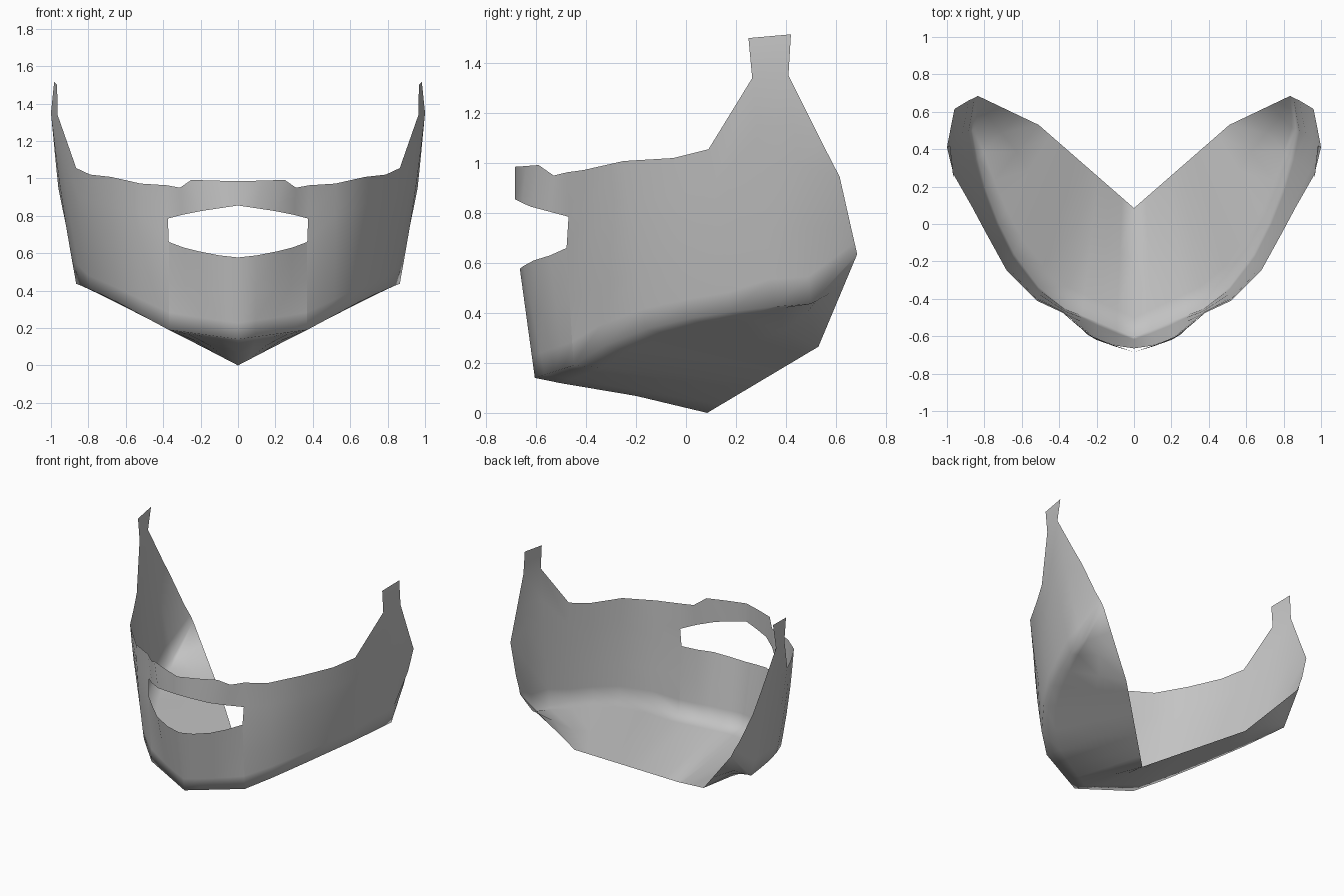
import bpy, bmesh, math
from mathutils import Vector as V

if "Cube" in bpy.data.objects:
    bpy.data.objects.remove(bpy.data.objects["Cube"])

grey = bpy.data.materials.new("plain_grey")
grey.use_nodes = True
colour = (0.55, 0.55, 0.55, 1)
grey.diffuse_color = colour
grey.node_tree.nodes["Principled BSDF"].inputs["Base Color"].default_value = colour

bm = bmesh.new()


def ruled(start, end, fractions):
    """Columns of points running from one edge to the other."""
    return [[V(a).lerp(V(b), t) for t in fractions] for a, b in zip(start, end)]


def sheet(columns):
    """Skin neighbouring columns with quads, dropping collapsed corners."""
    for c, d in zip(columns, columns[1:]):
        for i in range(len(c) - 1):
            ring = []
            for p in (c[i], d[i], d[i + 1], c[i + 1]):
                if all((p - q).length > 1e-4 for q in ring):
                    ring.append(p)
            if len(ring) > 2:
                bm.faces.new([bm.verts.new(p) for p in ring])


# Chin panel: straight-sided prow at the rim, rounder at the mouth opening
chin_low = [V((0, -.605, .14)).lerp(V((.37, -.45, .19)), i / 4) for i in range(5)]
chin_top = [(0, -.665, .577), (.1, -.65, .588), (.21, -.61, .61),
            (.29, -.545, .63), (.37, -.478, .66)]
chin = ruled(chin_low, chin_top, (0, .2, .553, 1))
sheet(chin)

# Nose band above the opening
band_low = [(0, -.685, .855), (.1, -.655, .84), (.2, -.62, .825),
            (.3, -.545, .805), (.375, -.47, .785)]
band_top = [(0, -.685, .985), (.13, -.64, .988), (.25, -.59, .992),
            (.31, -.53, .95), (.38, -.475, .963)]
band = ruled(band_low, band_top, (0, 1))
sheet(band)

# Cheek: seam column, slightly bulged middle columns, then the rear edge
cheek_low = [(.51, -.335, .265), (.64, -.16, .335), (.725, .01, .377),
             (.79, .18, .405), (.835, .35, .425), (.865, .5, .436)]
cheek_top = [(.52, -.41, .972), (.68, -.25, 1.008), (.79, -.05, 1.02),
             (.865, .09, 1.055), (.965, .265, 1.34), (1, .41, 1.35)]
rows = (0, .12, .336, .608, .77, 1)
cheek = ruled(cheek_low, cheek_top, rows)
for col in cheek:
    for p, t in zip(col, rows):
        p += V((p.x, p.y - .3, 0)).normalized() * .01 * math.sin(math.pi * t)
seam = chin[-1] + band[-1]
rear = [V(p) for p in ((.835, .685, .635), (.852, .675, .68), (.885, .66, .745),
                       (.96, .615, .945), (.975, .54, 1.09), (1, .41, 1.35))]
sheet([seam] + cheek + [rear])

# Ear tab
sheet([[V((.965, .265, 1.34)), V((.967, .25, 1.5))],
       [V((1, .41, 1.35)), V((.983, .42, 1.515))]])

# Underside: from the lower rim back to the V-shaped throat edge
throat = [V((0, .085, 0)), V((.51, .53, .265)), V((.835, .685, .635))]
back_edge = [throat[0].lerp(throat[1], i / 8) for i in range(8)]
back_edge += [throat[1].lerp(throat[2], i / 3) for i in range(4)]
rim = chin_low + cheek_low + [rear[0]]
under = ruled(rim, back_edge, (1, .587, .15, 0))
under[0][1].z = .068
sheet(under)

bmesh.ops.remove_doubles(bm, verts=bm.verts, dist=.003)
bmesh.ops.recalc_face_normals(bm, faces=bm.faces)
# Face the shell outwards
cheek_face = max(bm.faces, key=lambda f: f.calc_center_median().x)
if cheek_face.normal.x < 0:
    bmesh.ops.reverse_faces(bm, faces=bm.faces)
for face in bm.faces:
    face.smooth = True
# Crisp seam beside the chin panel
for edge in bm.edges:
    edge.smooth = not all(abs(v.co.x - .37) < .002 for v in edge.verts)

mesh = bpy.data.meshes.new("face_guard")
bm.to_mesh(mesh)
bm.free()
mesh.materials.append(grey)
guard = bpy.data.objects.new("face_guard", mesh)
bpy.context.collection.objects.link(guard)

# Mirror to the right half
mirror = guard.modifiers.new("mirror", "MIRROR")
mirror.use_clip = True
mirror.merge_threshold = .002
